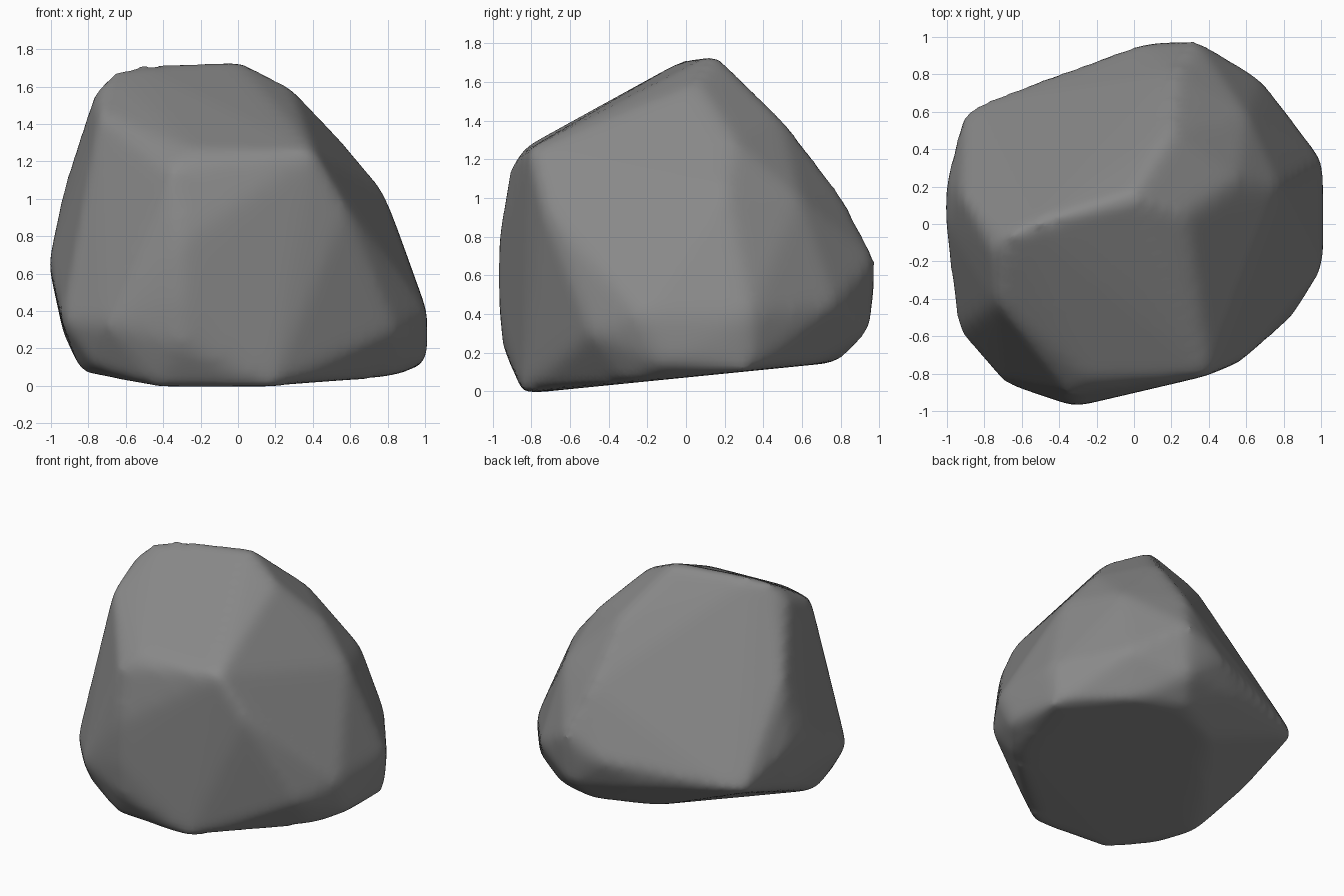
import bpy, bmesh
from math import radians

if "Cube" in bpy.data.objects:
    bpy.data.objects.remove(bpy.data.objects["Cube"])

# Underside outline (x, y); the underside is a plane tilting up to the back
base = [(.18, -.84), (-.42, -.8), (-.15, .6),
        (.2, .78), (.55, .68), (.97, .33), (.8, -.3)]
points = [(x, y, max(0, .08 + .1 * y)) for x, y in base]

# Bulging belt around the lower sides, undercut at the back left
points += [(-.75, -.65, .1), (-.83, -.33, .08), (-.92, .1, .27),
           (-.9, .6, .44), (-.8, .65, .45), (-.2, .83, .38),
           (-.31, -.94, .23), (.3, .94, .32), (1, -.1, .14), (.84, -.49, .3),
           (-1, .2, .64), (-1, 0, .66), (-.93, -.56, .35), (-.69, -.84, .33),
           (-.31, -.965, .47), (-.31, -.965, .76), (.05, .96, .55), (.33, .97, .68),
           (.67, .77, .45), (1, .33, .4), (1, -.23, .4)]

# Shoulder: lower rim of the front slope and the upper right and back faces
points += [(-.35, -.9, 1.15), (-.25, -.82, 1.26), (.4, -.8, 1.25), (.57, -.73, .95),
           (-.73, -.42, 1.45), (-.91, .15, 1.1), (.77, .2, 1.04), (.55, .24, 1.3),
           (.22, .8, 1.01), (.6, .58, 1.0)]

# Crest
points += [(-.76, -.12, 1.56), (-.67, -.07, 1.67), (-.54, 0, 1.71), (-.01, .15, 1.74),
           (.28, .05, 1.59), (.2, .49, 1.41)]

# Wrap the control points in a hull, allowing a little for the rounding
bm = bmesh.new()
for x, y, z in points:
    bm.verts.new((x * 1.012, y * 1.012, (z - .8) * 1.012 + .8))
bmesh.ops.convex_hull(bm, input=bm.verts[:])
bmesh.ops.delete(bm, geom=[v for v in bm.verts if not v.link_faces], context='VERTS')
bmesh.ops.recalc_face_normals(bm, faces=bm.faces[:])
mesh = bpy.data.meshes.new("boulder")
bm.to_mesh(mesh)
bm.free()
boulder = bpy.data.objects.new("boulder", mesh)
bpy.context.collection.objects.link(boulder)

# Soft worn edges: even grid, then gentle smoothing
remesh = boulder.modifiers.new("even_surface", 'REMESH')
remesh.mode = 'VOXEL'
remesh.voxel_size = .035
remesh.use_smooth_shade = True
worn = boulder.modifiers.new("worn_edges", 'SMOOTH')
worn.factor = .5
worn.iterations = 14

# Dark grey stone
stone = bpy.data.materials.new("stone")
stone.diffuse_color = (.25, .25, .25, 1)
stone.use_nodes = True
stone.node_tree.nodes["Principled BSDF"].inputs["Base Color"].default_value = stone.diffuse_color
mesh.materials.append(stone)
